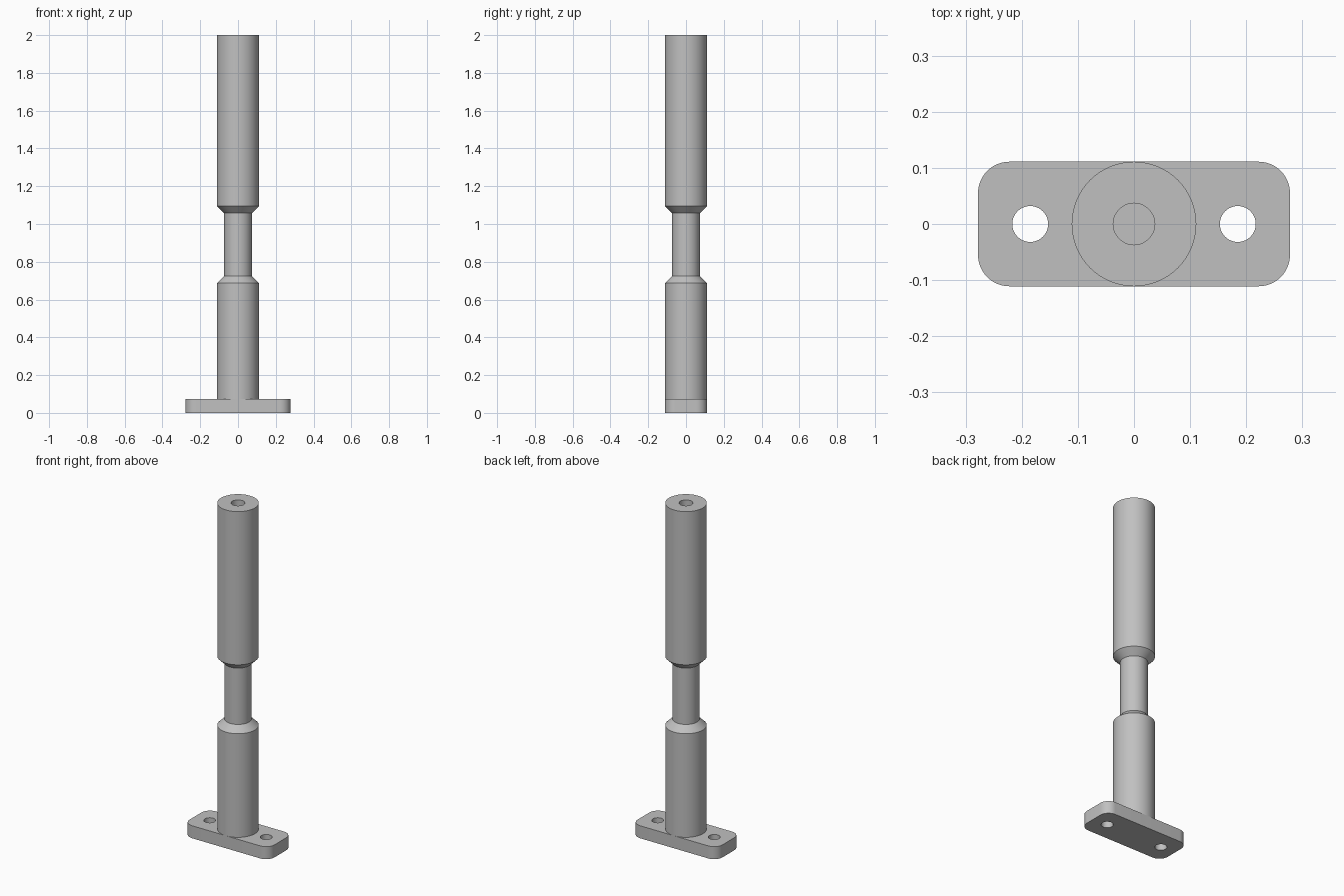
import bpy, bmesh
from math import sin, cos, pi, radians
from mathutils import Vector

cube = bpy.data.objects.get("Cube")
if cube:
    bpy.data.objects.remove(cube, do_unlink=True)

# Single grey material
grey = bpy.data.materials.new("plain_grey")
grey.use_nodes = True
colour = (0.53, 0.53, 0.53, 1)
grey.diffuse_color = colour
grey.node_tree.nodes["Principled BSDF"].inputs["Base Color"].default_value = colour


def finish(bm, name):
    bmesh.ops.recalc_face_normals(bm, faces=bm.faces)
    mesh = bpy.data.meshes.new(name)
    bm.to_mesh(mesh)
    bm.free()
    mesh.materials.append(grey)
    obj = bpy.data.objects.new(name, mesh)
    bpy.context.collection.objects.link(obj)
    bpy.ops.object.select_all(action='DESELECT')
    obj.select_set(True)
    bpy.context.view_layer.objects.active = obj
    bpy.ops.object.shade_smooth_by_angle(angle=radians(30))
    return obj


def arc(cx, cy, radius, start, sweep, count):
    return [(cx + radius * cos(start + sweep * i / count),
             cy + radius * sin(start + sweep * i / count)) for i in range(count + 1)]


def add_loop(bm, points):
    verts = [bm.verts.new((x, y, 0)) for x, y in points]
    return [bm.edges.new((v, verts[i - 1])) for i, v in enumerate(verts)]


# Base plate: rounded outline with two screw holes, extruded upward
half_x, half_y, thick, corner = 0.278, 0.111, 0.074, 0.056
ix, iy = half_x - corner, half_y - corner
outline = []
for i, (sx, sy) in enumerate([(1, 1), (-1, 1), (-1, -1), (1, -1)]):
    outline += arc(sx * ix, sy * iy, corner, i * pi / 2, pi / 2, 12)

bm = bmesh.new()
edges = add_loop(bm, outline)
for side in (-1, 1):
    edges += add_loop(bm, arc(side * 0.185, 0, 0.032, 0, 2 * pi, 40)[:-1])
bmesh.ops.triangle_fill(bm, edges=edges, use_beauty=True, normal=(0, 0, 1))
top = bmesh.ops.extrude_face_region(bm, geom=bm.faces[:], use_keep_orig=True)
bmesh.ops.translate(bm, vec=(0, 0, thick),
                    verts=[g for g in top["geom"] if isinstance(g, bmesh.types.BMVert)])
finish(bm, "base_plate")

# Post: turned profile with chamfered neck and a blind bore in the top
radius, neck, bore = 0.111, 0.073, 0.037
profile = [(0, thick), (radius, thick), (radius, 0.687), (neck, 0.724),
           (neck, 1.057), (radius, 1.094), (radius, 2.0),
           (bore, 2.0), (bore, 1.7), (0, 1.7)]
bm = bmesh.new()
verts = [bm.verts.new((r, 0, z)) for r, z in profile]
edges = [bm.edges.new(pair) for pair in zip(verts, verts[1:])]
bmesh.ops.spin(bm, geom=verts + edges, cent=Vector(), axis=(0, 0, 1),
               angle=2 * pi, steps=72, use_duplicate=False)
bmesh.ops.remove_doubles(bm, verts=bm.verts[:], dist=0.0001)
finish(bm, "post")
